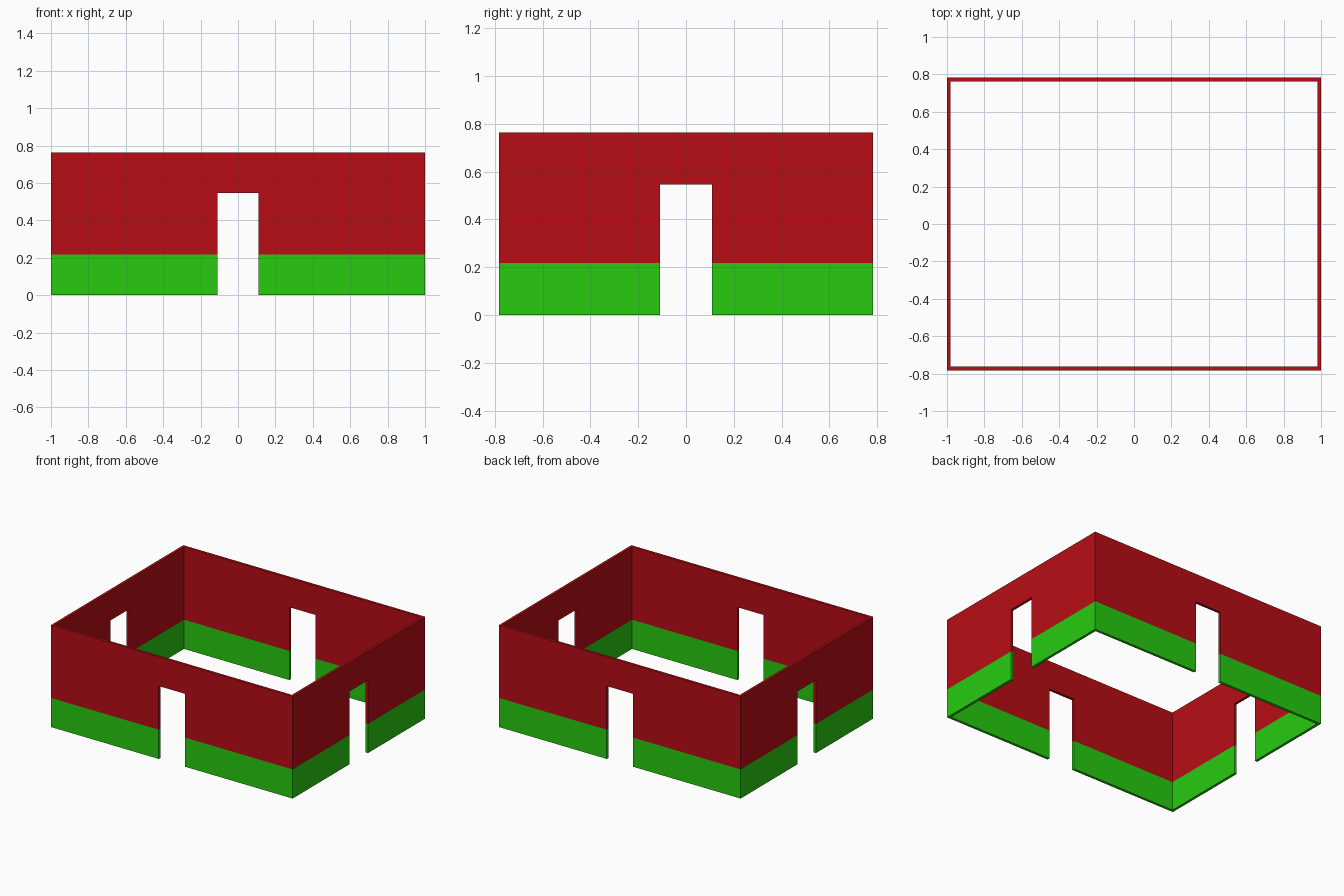
import bpy, bmesh

if "Cube" in bpy.data.objects:
    bpy.data.objects.remove(bpy.data.objects["Cube"])

HX, HY = 1.0, 0.782              # outer half sizes
DOOR = 0.109                     # half door width
LEVELS = [0.0, 0.218, 0.545, 0.763]  # floor, colour line, door top, wall top
THICK = 0.02


def material(name, color):
    m = bpy.data.materials.new(name)
    m.diffuse_color = color
    m.use_nodes = True
    m.node_tree.nodes["Principled BSDF"].inputs["Base Color"].default_value = m.diffuse_color
    return m


# Plan of the outer wall face, counter-clockwise; every side is corner, door edge, door edge
plan = [(-HX, -HY), (-DOOR, -HY), (DOOR, -HY),
        (HX, -HY), (HX, -DOOR), (HX, DOOR),
        (HX, HY), (DOOR, HY), (-DOOR, HY),
        (-HX, HY), (-HX, DOOR), (-HX, -DOOR)]

# Wall skin: stacked loops bridged by faces, doorways left open
bm = bmesh.new()
loops = [[bm.verts.new((x, y, z)) for x, y in plan] for z in LEVELS]
n = len(plan)
for row in range(3):
    for i in range(n):
        if i % 3 == 1 and row < 2:
            continue
        j = (i + 1) % n
        lo, hi = loops[row], loops[row + 1]
        face = bm.faces.new((lo[i], lo[j], hi[j], hi[i]))
        face.material_index = 0 if row == 0 else 1

# Drop the unused points in the middle of nothing, if any
bmesh.ops.delete(bm, geom=[v for v in bm.verts if not v.link_faces], context='VERTS')

mesh = bpy.data.meshes.new("room_walls")
bm.to_mesh(mesh)
bm.free()
mesh.materials.append(material("lower_green", (0.02, 0.60, 0.005, 1)))
mesh.materials.append(material("upper_red", (0.48, 0.004, 0.008, 1)))

walls = bpy.data.objects.new("room_walls", mesh)
bpy.context.collection.objects.link(walls)

# Wall thickness grows inward
solid = walls.modifiers.new("thickness", 'SOLIDIFY')
solid.thickness = THICK
solid.offset = -1
solid.use_even_offset = True
solid.use_quality_normals = True
